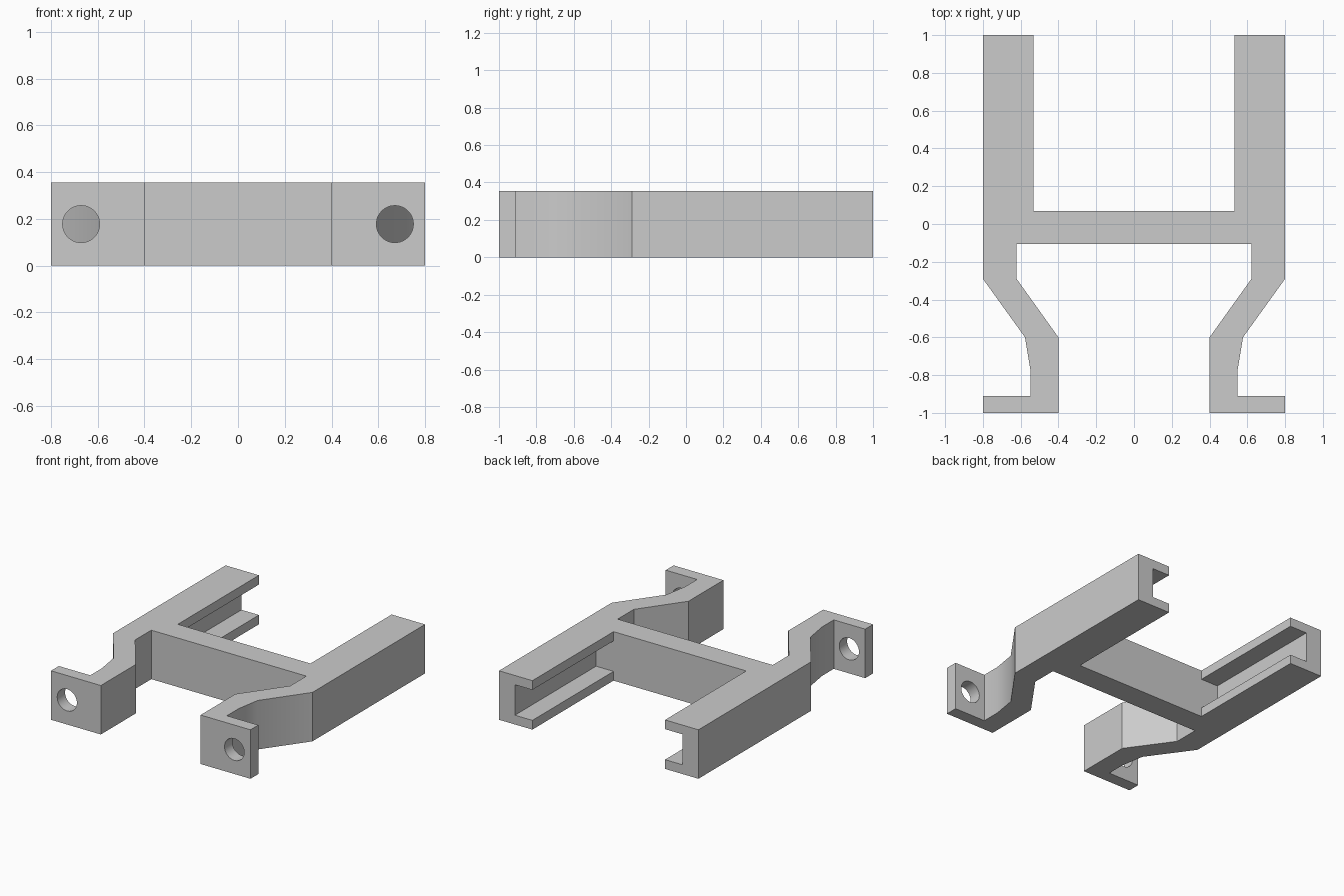
import bpy
import bmesh
import math

HEIGHT = 0.355
FLANGE = 0.067

cube = bpy.data.objects.get("Cube")
if cube:
    bpy.data.objects.remove(cube, do_unlink=True)

grey = bpy.data.materials.new("plain grey")
grey.use_nodes = True
colour = (0.6, 0.6, 0.6, 1)
grey.diffuse_color = colour
grey.node_tree.nodes["Principled BSDF"].inputs["Base Color"].default_value = colour


def extrude_outline(name, outline, bottom, top):
    """Upright prism from a flat outline."""
    bm = bmesh.new()
    face = bm.faces.new([bm.verts.new((x, y, bottom)) for x, y in outline])
    result = bmesh.ops.extrude_face_region(bm, geom=[face])
    verts = [v for v in result["geom"] if isinstance(v, bmesh.types.BMVert)]
    bmesh.ops.translate(bm, verts=verts, vec=(0, 0, top - bottom))
    bmesh.ops.recalc_face_normals(bm, faces=bm.faces)
    mesh = bpy.data.meshes.new(name)
    bm.to_mesh(mesh)
    bm.free()
    mesh.materials.append(grey)
    obj = bpy.data.objects.new(name, mesh)
    bpy.context.collection.objects.link(obj)
    return obj


def cut(target, cutter):
    """Subtract the cutter and remove it."""
    cutter.hide_render = True
    mod = target.modifiers.new("cut", "BOOLEAN")
    mod.operation = "DIFFERENCE"
    mod.solver = "EXACT"
    mod.object = cutter
    bpy.context.view_layer.objects.active = target
    bpy.ops.object.modifier_apply(modifier=mod.name)
    bpy.data.objects.remove(cutter, do_unlink=True)


# Left half of the frame: crossbar, rear rail, bent neck and front foot
half = [(0.532, 0.07), (0.532, 1), (0.8, 1), (0.8, -0.29), (0.577, -0.6),
        (0.548, -0.775), (0.548, -0.91), (0.8, -0.91), (0.8, -1),
        (0.4, -1), (0.4, -0.6), (0.622, -0.29), (0.622, -0.105)]
outline = half + [(-x, y) for x, y in reversed(half)]
frame = extrude_outline("bracket_frame", outline, 0, HEIGHT)

for side in (-1, 1):
    # Slot along the inner face of each rail
    slot = [(side * x, y) for x, y in ((0.5, 0.07), (0.672, 0.07), (0.672, 1.1), (0.5, 1.1))]
    cut(frame, extrude_outline("slot_cutter", slot, FLANGE, HEIGHT - FLANGE))
    # Round bolt hole through each foot
    bpy.ops.mesh.primitive_cylinder_add(vertices=48, radius=0.079, depth=0.12,
                                        location=(side * 0.671, -0.955, HEIGHT / 2),
                                        rotation=(math.pi / 2, 0, 0))
    hole = bpy.context.object
    hole.data.materials.append(grey)
    cut(frame, hole)

# Soft shading on the shallow neck bend and the holes
bpy.ops.object.select_all(action="DESELECT")
frame.select_set(True)
bpy.context.view_layer.objects.active = frame
bpy.ops.object.shade_smooth_by_angle(angle=math.radians(30))
